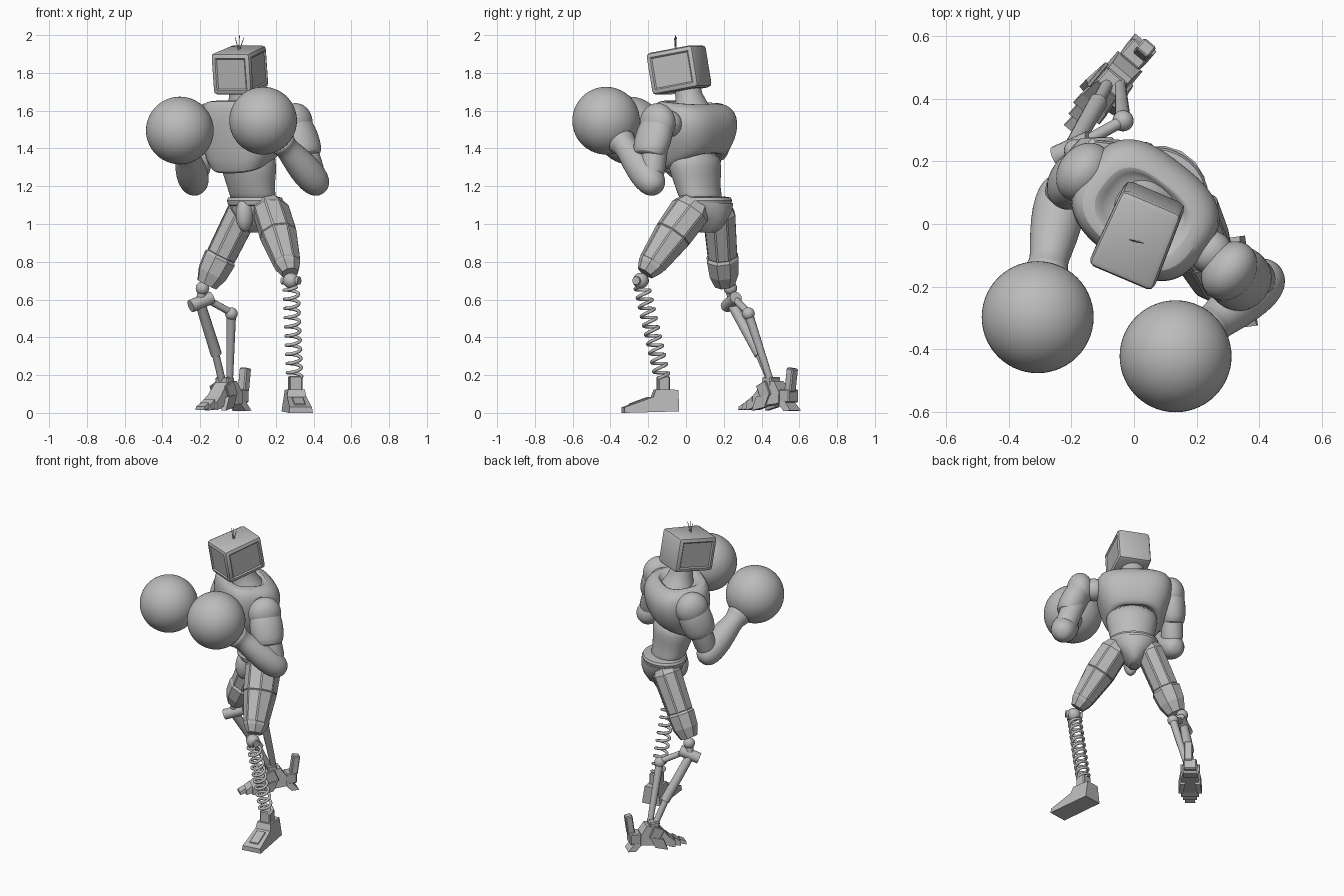
import bpy, bmesh, math
from mathutils import Matrix, Vector

if "Cube" in bpy.data.objects:
    bpy.data.objects.remove(bpy.data.objects["Cube"])

GREY = (0.5, 0.5, 0.5, 1)
mat = bpy.data.materials.new("plain grey")
mat.use_nodes = True
mat.diffuse_color = GREY
mat.node_tree.nodes["Principled BSDF"].inputs["Base Color"].default_value = GREY

BODY_YAW = math.radians(-38)
BODY_X = Vector((math.cos(BODY_YAW), math.sin(BODY_YAW), 0))


def finish(name, bm, M, smooth=True):
    bmesh.ops.recalc_face_normals(bm, faces=bm.faces)
    me = bpy.data.meshes.new(name)
    bm.to_mesh(me)
    bm.free()
    me.transform(M)
    me.materials.append(mat)
    ob = bpy.data.objects.new(name, me)
    bpy.context.collection.objects.link(ob)
    if smooth:
        bpy.ops.object.select_all(action='DESELECT')
        ob.select_set(True)
        bpy.context.view_layer.objects.active = ob
        bpy.ops.object.shade_smooth_by_angle(angle=math.radians(40))
    return ob


def at(x, y, z, yaw=0.0, pitch=0.0):
    return (Matrix.Translation((x, y, z)) @ Matrix.Rotation(yaw, 4, 'Z')
            @ Matrix.Rotation(pitch, 4, 'X'))


def along(p0, p1):
    """Frame at p0 with z running to p1; returns it and the length."""
    p0, p1 = Vector(p0), Vector(p1)
    z = (p1 - p0).normalized()
    y = z.cross(BODY_X).normalized()
    x = y.cross(z)
    return Matrix.Translation(p0) @ Matrix((x, y, z)).transposed().to_4x4(), (p1 - p0).length


def loft(name, M, rings, sides=32, power=2.0, smooth=True, panels=0.0, subdiv=0):
    """Stack rings of (height, half width, half depth, shift x, shift y, tilt)."""
    bm = bmesh.new()
    loops = []
    for r in rings:
        z, w, d, dx, dy, tilt = tuple(r) + (0,) * (6 - len(r))
        loop = []
        for i in range(sides):
            a = 2 * math.pi * (i + 0.5) / sides
            c, s = math.cos(a), math.sin(a)
            x = math.copysign(abs(c) ** (2 / power), c) * w
            y = math.copysign(abs(s) ** (2 / power), s) * d
            loop.append(bm.verts.new((x + dx, y + dy, z + tilt * y)))
        loops.append(loop)
    walls = []
    for a, b in zip(loops, loops[1:]):
        for i in range(sides):
            j = (i + 1) % sides
            walls.append(bm.faces.new((a[i], a[j], b[j], b[i])))
    bm.faces.new(loops[0])
    bm.faces.new(loops[-1])
    bmesh.ops.recalc_face_normals(bm, faces=bm.faces)
    if panels:
        big = [f for f in walls if f.calc_area() > 0.01]
        bmesh.ops.inset_individual(bm, faces=big, thickness=panels, depth=panels / 2)
    ob = finish(name, bm, M, smooth)
    if subdiv:
        ob.modifiers.new("round", 'SUBSURF').levels = subdiv
    return ob


def limb(name, p0, p1, profile, **kw):
    """Loft between two points; profile holds (fraction, half width, half depth)."""
    M, n = along(p0, p1)
    return loft(name, M, [(t * n, w, d) for t, w, d in profile], **kw)


def rod(name, p0, p1, r, r2=None):
    return limb(name, p0, p1, [(0, r, r), (1, r2 or r, r2 or r)], sides=12)


def ball(name, c, size, yaw=0.0, seg=40):
    bm = bmesh.new()
    bmesh.ops.create_uvsphere(bm, u_segments=seg, v_segments=seg // 2, radius=1)
    return finish(name, bm, at(*c, yaw) @ Matrix.Diagonal((*size, 1)))


def box(name, M, size, bevel=0.006):
    bm = bmesh.new()
    bmesh.ops.create_cube(bm, size=1)
    bmesh.ops.scale(bm, vec=size, verts=bm.verts)
    bmesh.ops.bevel(bm, geom=bm.edges[:], offset=bevel, segments=1, affect='EDGES')
    return finish(name, bm, M, False)


def prism(name, M, outline, low, high):
    """Side outline of (y, z) points, half width going from low to high with z."""
    bm = bmesh.new()
    top = max(z for _, z in outline)
    rows = [[bm.verts.new((s * (low + (high - low) * z / top), y, z)) for y, z in outline]
            for s in (-1, 1)]
    for row in rows:
        bm.faces.new(row)
    n = len(outline)
    for i in range(n):
        j = (i + 1) % n
        bm.faces.new((rows[0][i], rows[0][j], rows[1][j], rows[1][i]))
    return finish(name, bm, M, False)


# Head: rounded box, narrower at the back, with a sunken front screen and side panels
bm = bmesh.new()
bmesh.ops.create_cube(bm, size=1)
bmesh.ops.scale(bm, vec=(0.225, 0.27, 0.225), verts=bm.verts)
for v in bm.verts:
    if v.co.y > 0:
        v.co.x *= 0.92
bmesh.ops.bevel(bm, geom=bm.edges[:], offset=0.022, segments=2, profile=0.5, affect='EDGES')
bm.normal_update()
faces = [f for f in bm.faces if f.calc_area() > 0.01 and (f.normal.y < -0.9 or abs(f.normal.x) > 0.9)]
bmesh.ops.inset_individual(bm, faces=faces, thickness=0.006, depth=0)
bmesh.ops.inset_individual(bm, faces=faces, thickness=0.01, depth=-0.007)
finish("head", bm, at(0.014, -0.035, 1.815, math.radians(-23), math.radians(10)))
for i, dx in enumerate((-0.02, 0.003, 0.026)):
    rod(f"antenna_{i}", (0.005, -0.055, 1.91), (0.005 + dx, -0.055 - dx / 4, 2.0 - abs(dx) / 2), 0.003, 0.0015)

# Neck and torso
limb("neck", (0.035, 0.035, 1.58), (0.015, 0.0, 1.76),
     [(0, .12, .11), (.3, .09, .085), (.55, .072, .072), (1, .068, .068)])
loft("chest", at(0.037, 0.045, 0, BODY_YAW), [
    (1.36, .11, .10, 0, 0, .4), (1.315, .145, .125, 0, 0, .4), (1.325, .168, .147, 0, 0, .4),
    (1.38, .2, .17, 0, 0, .3), (1.46, .228, .183, 0, 0, .1), (1.54, .238, .19),
    (1.605, .228, .176, 0, -.006, -.06), (1.64, .198, .148, 0, -.014, -.1),
    (1.645, .15, .112, 0, -.014, -.08), (1.63, .138, .103, 0, -.01, -.05), (1.6, .1, .08)],
    power=2.8, sides=40, subdiv=1)
loft("abdomen", at(0.09, 0.09, 0, BODY_YAW), [
    (1.10, .135, .10), (1.16, .13, .104, 0, -.025), (1.23, .142, .115, 0, -.042),
    (1.30, .16, .13, 0, -.055), (1.40, .16, .13, 0, -.065)], subdiv=1)
loft("belt", at(0.09, 0.10, 0, BODY_YAW), [
    (1.095, .13, .11), (1.10, .15, .13), (1.125, .157, .137), (1.14, .15, .13), (1.145, .12, .10)])
loft("pelvis", at(0.095, 0.115, 0, BODY_YAW), [
    (.955, .025, .05), (.975, .045, .085), (1.02, .085, .115), (1.07, .13, .13), (1.11, .145, .13)],
    sides=16)
ball("front_guard", (0.035, 0.01, 1.05), (.045, .05, .09), BODY_YAW)

# Arms: shoulder joint, egg-shaped sleeve under a pad, upper arm, forearm, glove
ARMS = {
    "left": ((.245, -.09, 1.53), (.305, -.15, 1.535), (.37, -.2, 1.36), (.408, -.185, 1.225), (.133, -.423, 1.547)),
    "right": ((-.12, .15, 1.53), (-.16, .165, 1.535), (-.205, .125, 1.36), (-.232, .088, 1.225), (-.308, -.298, 1.495)),
}
for side, (joint, pad, cuff, elbow, glove) in ARMS.items():
    ball(side + "_shoulder_joint", joint, (.07, .07, .07))
    ball(side + "_shoulder_pad", pad, (.082, .102, .105), BODY_YAW)
    limb(side + "_sleeve", pad, cuff, [
        (-.3, .03, .03), (-.2, .06, .07), (.1, .08, .1), (.5, .086, .106), (.85, .078, .098),
        (1, .068, .083), (1.03, .05, .06)], subdiv=1)
    limb(side + "_upper_arm", pad, elbow, [(0, .06, .06), (.3, .07, .07), (.8, .068, .068), (1, .05, .05)])
    M, n = along(elbow, glove)
    w = n - 0.17
    loft(side + "_forearm", M, [
        (-.075, .02, .02), (-.065, .045, .045), (-.035, .07, .07), (.02, .084, .084), (w * .35, .084, .084),
        (w * .7, .068, .068), (w * .85, .06, .06), (w * .95, .07, .07), (w + .02, .088, .088)], subdiv=1)
    ball(side + "_glove", glove, (.179,) * 3, seg=56)

# Thighs: faceted armour with long raised panels, the right one ending in a wide cuff
limb("left_thigh", (.163, .05, 1.11), (.275, -.215, .74), [
    (0, .07, .09), (.1, .092, .112), (.45, .096, .104), (.86, .07, .078), (.9, .068, .074), (1, .045, .05)],
    sides=8, smooth=False, panels=.006)
limb("right_thigh", (.045, .17, 1.10), (-.165, .205, .68), [
    (0, .06, .07), (.1, .086, .09), (.64, .082, .08), (.67, .095, .087),
    (.86, .086, .08), (1, .06, .055)], sides=8, smooth=False, panels=.006)

# Left lower leg: knee, coil spring, ankle
knee, ankle = (.28, -.24, .70), (.30, -.125, .185)
ball("left_knee", knee, (.042,) * 3, seg=24)
rod("left_knee_pin", (.235, -.215, .70), (.325, -.265, .70), .022)
M, n = along(knee, ankle)
TURNS, STEPS = 10, 16
curve = bpy.data.curves.new("left_shin_spring", 'CURVE')
curve.dimensions = '3D'
curve.bevel_depth = 0.009
curve.bevel_resolution = 2
sp = curve.splines.new('POLY')
sp.points.add(TURNS * STEPS)
for i, p in enumerate(sp.points):
    a = 2 * math.pi * i / STEPS
    h = .03 + (n - .03) * i / (TURNS * STEPS)
    p.co = (*(M @ Vector((.038 * math.cos(a), .038 * math.sin(a), h))), 1)
curve.materials.append(mat)
bpy.context.collection.objects.link(bpy.data.objects.new("left_shin_spring", curve))

# Left foot
foot = at(.303, -.12, 0, math.radians(8))
box("left_ankle", foot @ at(0, 0, .155), (.07, .065, .08))
prism("left_foot", foot, [(-.215, 0), (-.215, .03), (-.06, .085), (-.045, .125), (.075, .122), (.075, .008)], .064, .045)
box("left_toe_plate", foot @ at(0, -.13, .062, 0, math.radians(20)), (.06, .11, .01), .003)

# Right lower leg: knee crank and two shin rods
ball("right_knee", (-.188, .235, .66), (.036,) * 3, seg=24)
rod("right_knee_link", (-.188, .235, .66), (-.2, .245, .58), .024)
rod("right_crank", (-.25, .215, .565), (-.14, .265, .61), .034)
rod("right_crank_arm", (-.18, .25, .61), (-.035, .33, .53), .019)
ball("right_pivot", (-.035, .33, .525), (.034, .034, .034), seg=20)
rod("right_front_sleeve", (-.2, .24, .58), (-.115, .39, .31), .027, .03)
rod("right_front_shin", (-.13, .365, .36), (-.075, .465, .13), .02)
rod("right_rear_shin", (-.035, .33, .525), (-.045, .46, .13), .025, .017)

# Right foot: ankle, arch, toe segments, heel and spur
foot = at(-.07, .452, 0, math.radians(-40))
prism("right_arch", foot, [(-.1, .03), (-.1, .075), (-.03, .16), (.05, .17), (.09, .11), (.09, .05)], .056, .04)
box("right_ankle", foot @ at(0, 0, .16), (.085, .06, .06))
for i in range(3):
    y = -.09 - .037 * i
    prism(f"right_toe_{i}", foot, [(y - .039, .015), (y - .039, .055 - .011 * i), (y, .09 - .018 * i), (y, .025)],
          .056 - .011 * i, .05 - .012 * i)
box("right_heel", foot @ at(0, .12, .09), (.08, .07, .07))
prism("right_heel_claw", foot, [(.1, .09), (.168, .012), (.12, .01), (.06, .07)], .046, .035)
box("right_heel_spur", foot @ at(.012, .147, .175, 0, math.radians(-8)), (.05, .045, .125))
for s in (-1, 1):
    box(f"right_foot_fin_{s}", foot @ at(s * .052, -.01, .12, 0, math.radians(25)), (.015, .07, .08), .003)
    prism(f"right_side_claw_{s}", foot @ at(s * .046, 0, 0, s * .15),
          [(-.08, .012), (-.05, .085), (.03, .1), (0, .03)], .014, .018)
